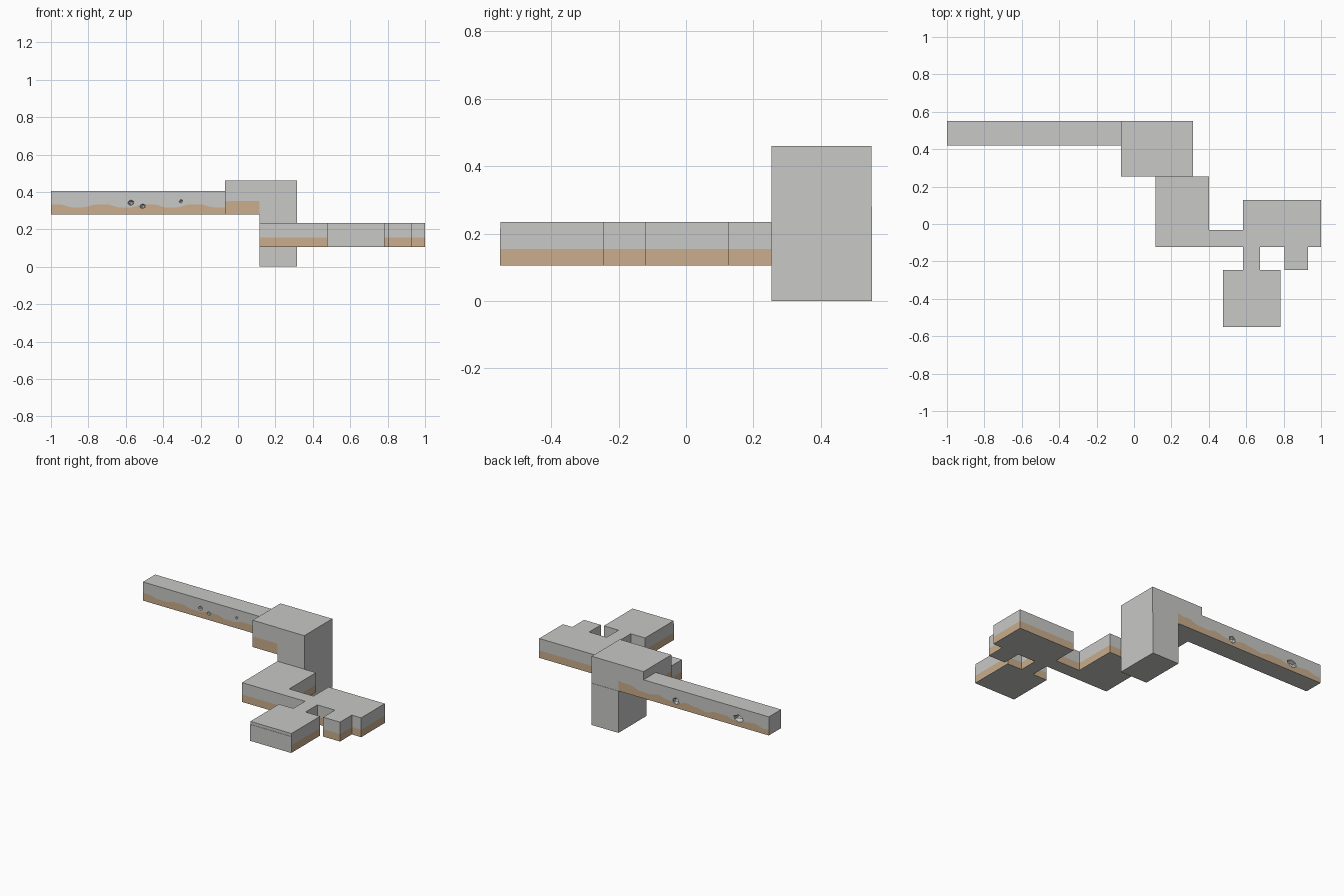
import bpy, bmesh, math

if "Cube" in bpy.data.objects:
    bpy.data.objects.remove(bpy.data.objects["Cube"])


def make_mat(name, rgb):
    m = bpy.data.materials.new(name)
    m.diffuse_color = (*rgb, 1)
    m.use_nodes = True
    m.node_tree.nodes["Principled BSDF"].inputs["Base Color"].default_value = m.diffuse_color
    return m


MATS = [make_mat("stone_grey", (0.58, 0.58, 0.57)),
        make_mat("earth_brown", (0.585, 0.42, 0.265))]


def finish(name, bm):
    bmesh.ops.recalc_face_normals(bm, faces=bm.faces)
    me = bpy.data.meshes.new(name)
    bm.to_mesh(me)
    bm.free()
    for m in MATS:
        me.materials.append(m)
    ob = bpy.data.objects.new(name, me)
    bpy.context.scene.collection.objects.link(ob)
    return ob


def box(name, x0, x1, y0, y1, z0, z1):
    bm = bmesh.new()
    bmesh.ops.create_cube(bm, size=1)
    for v in bm.verts:
        v.co = ((x0 + x1) / 2 + v.co.x * (x1 - x0),
                (y0 + y1) / 2 + v.co.y * (y1 - y0),
                (z0 + z1) / 2 + v.co.z * (z1 - z0))
    return finish(name, bm)


def banded_box(name, x0, x1, y0, y1, z0, z1, front, back, n, brown_end):
    """Box whose front and back walls carry a brown band of varying height."""
    bm = bmesh.new()
    cols = []
    for i in range(n + 1):
        x = x0 + (x1 - x0) * i / n
        cols.append([bm.verts.new((x, y, z)) for y, z in (
            (y0, z0), (y0, front(x)), (y0, z1), (y1, z1), (y1, back(x)), (y1, z0))])
    for a, b in zip(cols, cols[1:]):
        for k in range(6):
            j = (k + 1) % 6
            f = bm.faces.new((a[k], a[j], b[j], b[k]))
            f.material_index = 1 if k in (0, 4) else 0
    for c in (cols[0], cols[-1]):
        low = bm.faces.new((c[0], c[1], c[4], c[5]))
        low.material_index = 1 if brown_end else 0
        bm.faces.new((c[1], c[2], c[3], c[4]))
    return finish(name, bm)


def front_wave(x):
    return 0.325 + 0.007 * max(-1, min(1, 2 * math.sin(x * 25 + 1)))


def back_wave(x):
    ramp = max(0, min(1, (x + 0.1) / 0.2))
    return 0.323 + 0.025 * ramp + 0.008 * (1 - ramp) * math.sin(x * 27) + 0.003 * math.sin(x * 61)


# Long upper corridor and the entry half of the tall room
corridor = banded_box("upper_corridor", -1, -0.07, 0.42, 0.55, 0.28, 0.405,
                      front_wave, back_wave, 60, False)
banded_box("upper_room", -0.07, 0.115, 0.255, 0.55, 0.28, 0.46,
           lambda x: 0.352, back_wave, 12, True)

# Vertical shaft with its thin back panel
box("shaft", 0.115, 0.315, 0.253, 0.55, 0, 0.46)
box("shaft_back_panel", 0.115, 0.315, 0.55, 0.552, 0, 0.28)

# Small broken hollows in the corridor walls: x, y, z, radii
for x, y, z, rx, rz in ((-0.573, 0.42, 0.342, 0.018, 0.015),
                        (-0.51, 0.42, 0.323, 0.016, 0.013),
                        (-0.305, 0.42, 0.35, 0.011, 0.009),
                        (-0.31, 0.55, 0.325, 0.026, 0.024),
                        (-0.775, 0.55, 0.333, 0.04, 0.024)):
    bm = bmesh.new()
    bmesh.ops.create_icosphere(bm, subdivisions=1, radius=1)
    for v in bm.verts:
        v.co = (x + v.co.x * rx, y + v.co.y * rx, z + v.co.z * rz)
    cutter = finish("hollow_cutter", bm)
    cutter.hide_render = True
    mod = corridor.modifiers.new("hollow", 'BOOLEAN')
    mod.operation = 'DIFFERENCE'
    mod.solver = 'EXACT'
    mod.object = cutter
    bpy.context.view_layer.update()
    dg = bpy.context.evaluated_depsgraph_get()
    me = bpy.data.meshes.new_from_object(corridor.evaluated_get(dg))
    corridor.modifiers.clear()
    corridor.data = me
    bpy.data.objects.remove(cutter)

# Lower floor: one footprint with linked rooms, brown band along the base
outline = [(0.115, 0.253), (0.115, -0.122), (0.583, -0.122), (0.583, -0.247),
           (0.477, -0.247), (0.477, -0.55), (0.782, -0.55), (0.782, -0.247),
           (0.674, -0.247), (0.674, -0.122), (0.805, -0.122), (0.805, -0.247),
           (0.93, -0.247), (0.93, -0.122), (1, -0.122), (1, 0.128),
           (0.583, 0.128), (0.583, -0.032), (0.402, -0.032), (0.402, 0.253)]
bm = bmesh.new()
rings = [[bm.verts.new((x, y, z)) for x, y in outline] for z in (0.105, 0.155, 0.235)]
bm.faces.new(rings[0])
bm.faces.new(rings[2])
for level in (0, 1):
    for i in range(len(outline)):
        j = (i + 1) % len(outline)
        f = bm.faces.new((rings[level][i], rings[level][j],
                          rings[level + 1][j], rings[level + 1][i]))
        end_wall = max(outline[i][1], outline[j][1]) < -0.5
        f.material_index = 1 if level == 0 and not end_wall else 0
finish("lower_rooms", bm)

# Thin panel on the front wall of the last room
box("end_room_panel", 0.477, 0.782, -0.552, -0.55, 0.105, 0.215)
